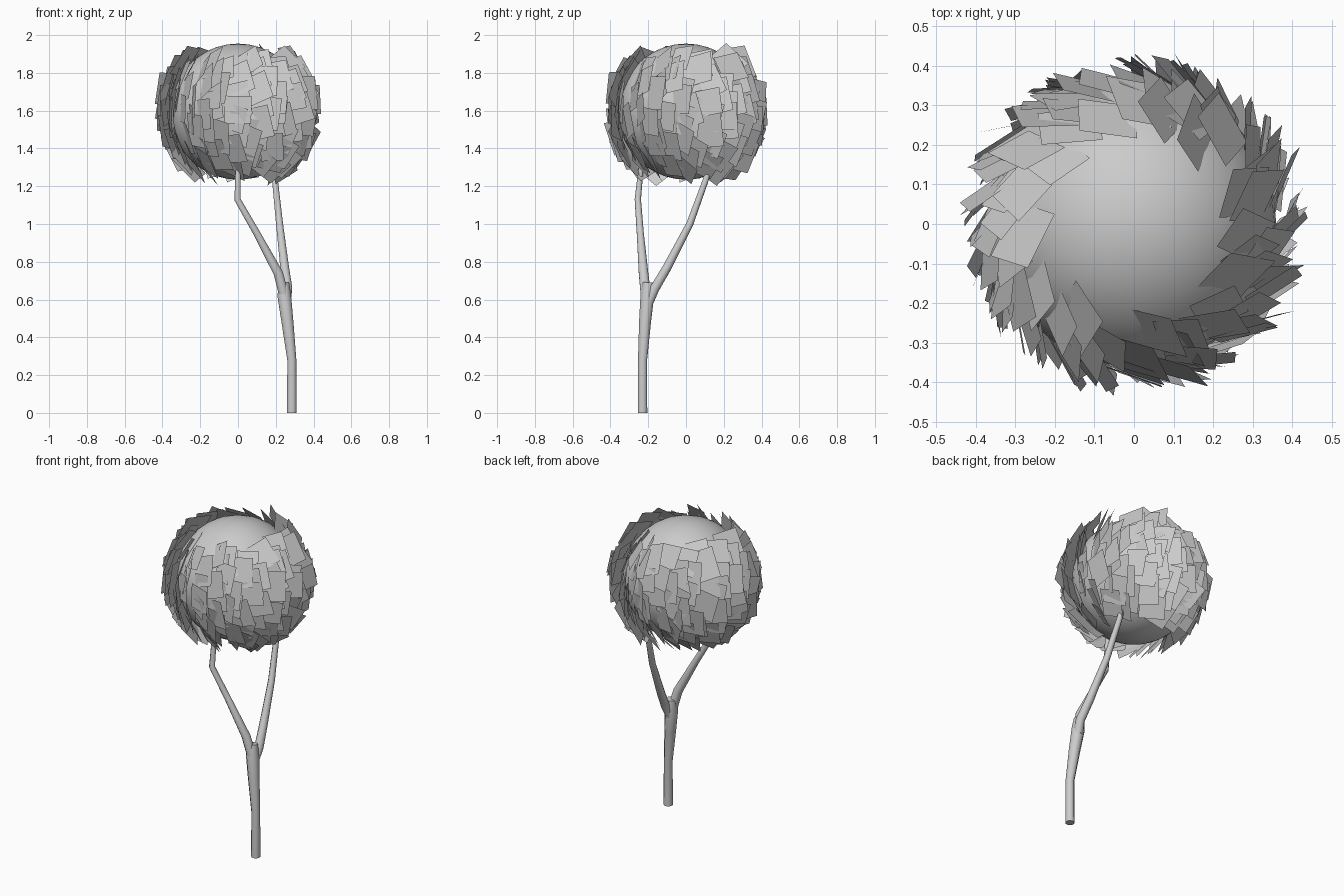
import bpy, bmesh, math, random
from mathutils import Vector, Matrix

if "Cube" in bpy.data.objects:
    bpy.data.objects.remove(bpy.data.objects["Cube"])

random.seed(4)
CENTER = Vector((0, 0, 1.595))
R = 0.36


def link(name, bm, smooth=False):
    me = bpy.data.meshes.new(name)
    bm.to_mesh(me)
    bm.free()
    for p in me.polygons:
        p.use_smooth = smooth
    ob = bpy.data.objects.new(name, me)
    bpy.context.collection.objects.link(ob)
    return ob


def limb(name, points, sides=8):
    """Tapered tube through (x, y, z, radius) points."""
    bm = bmesh.new()
    pts = [Vector(p[:3]) for p in points]
    rings = []
    for i, p in enumerate(pts):
        d = (pts[min(i + 1, len(pts) - 1)] - pts[max(i - 1, 0)]).normalized()
        if i == 0:
            d = Vector((0, 0, 1))
        a = Vector((0, 1, 0)).cross(d).normalized()
        b = d.cross(a)
        rings.append([bm.verts.new(p + points[i][3] * (a * math.cos(t) + b * math.sin(t)))
                      for t in (2 * math.pi * (k + 0.5) / sides for k in range(sides))])
    for r0, r1 in zip(rings, rings[1:]):
        for k in range(sides):
            j = (k + 1) % sides
            bm.faces.new((r0[k], r0[j], r1[j], r1[k]))
    bm.faces.new(rings[0][::-1])
    bm.faces.new(rings[-1])
    ob = link(name, bm, True)
    bpy.context.view_layer.objects.active = ob
    ob.select_set(True)
    bpy.ops.object.shade_smooth_by_angle(angle=math.radians(50))
    ob.select_set(False)


# Trunk and the two branches of the fork
limb("trunk", [(.285, -.23, 0, .027), (.285, -.23, .28, .026),
               (.262, -.217, .48, .034), (.245, -.205, .62, .039),
               (.243, -.2, .69, .03)])
limb("front_branch", [(.25, -.21, .6, .03), (.213, -.225, .74, .027),
                      (.1, -.242, .95, .02), (-.003, -.255, 1.13, .018),
                      (0, -.24, 1.28, .015), (0, -.21, 1.4, .014)])
limb("rear_branch", [(.25, -.2, .58, .03), (.262, -.165, .66, .027),
                     (.247, -.1, .77, .025), (.22, .02, 1.0, .02),
                     (.197, .1, 1.22, .017), (.18, .15, 1.38, .015)])

# Smooth foliage core
bm = bmesh.new()
bmesh.ops.create_uvsphere(bm, u_segments=32, v_segments=20, radius=R,
                          matrix=Matrix.Translation(CENTER))
link("foliage_core", bm, True)

# Square leaves spiralling around the core, open at the top
bm = bmesh.new()
COUNT = 200
for i in range(COUNT):
    cz = 0.72 - 1.52 * (i + 0.5) / COUNT + random.uniform(-.03, .03)
    lon = i * 2.39996 + random.uniform(-.12, .12)
    s = math.sqrt(1 - cz * cz)
    n = Vector((s * math.cos(lon), s * math.sin(lon), cz))
    east = Vector((-math.sin(lon), math.cos(lon), 0))
    flat = Vector((n.x, n.y, n.z * 0.85)).normalized()
    up = flat.cross(east)
    # each leaf's counter-clockwise edge lifts outward
    lift = Matrix.Rotation(math.radians(-random.uniform(18, 42)), 3, up)
    roll = Matrix.Rotation(math.radians(random.uniform(-18, 18)), 3, flat)
    e, u = lift @ roll @ east, lift @ roll @ up
    w, h = random.uniform(.058, .078), random.uniform(.068, .092)
    c = CENTER + n * (R + random.uniform(.012, .042))
    bm.faces.new([bm.verts.new(c + e * w * a + u * h * b)
                  for a, b in ((-1, -1), (1, -1), (1, 1), (-1, 1))])
link("leaves", bm)
